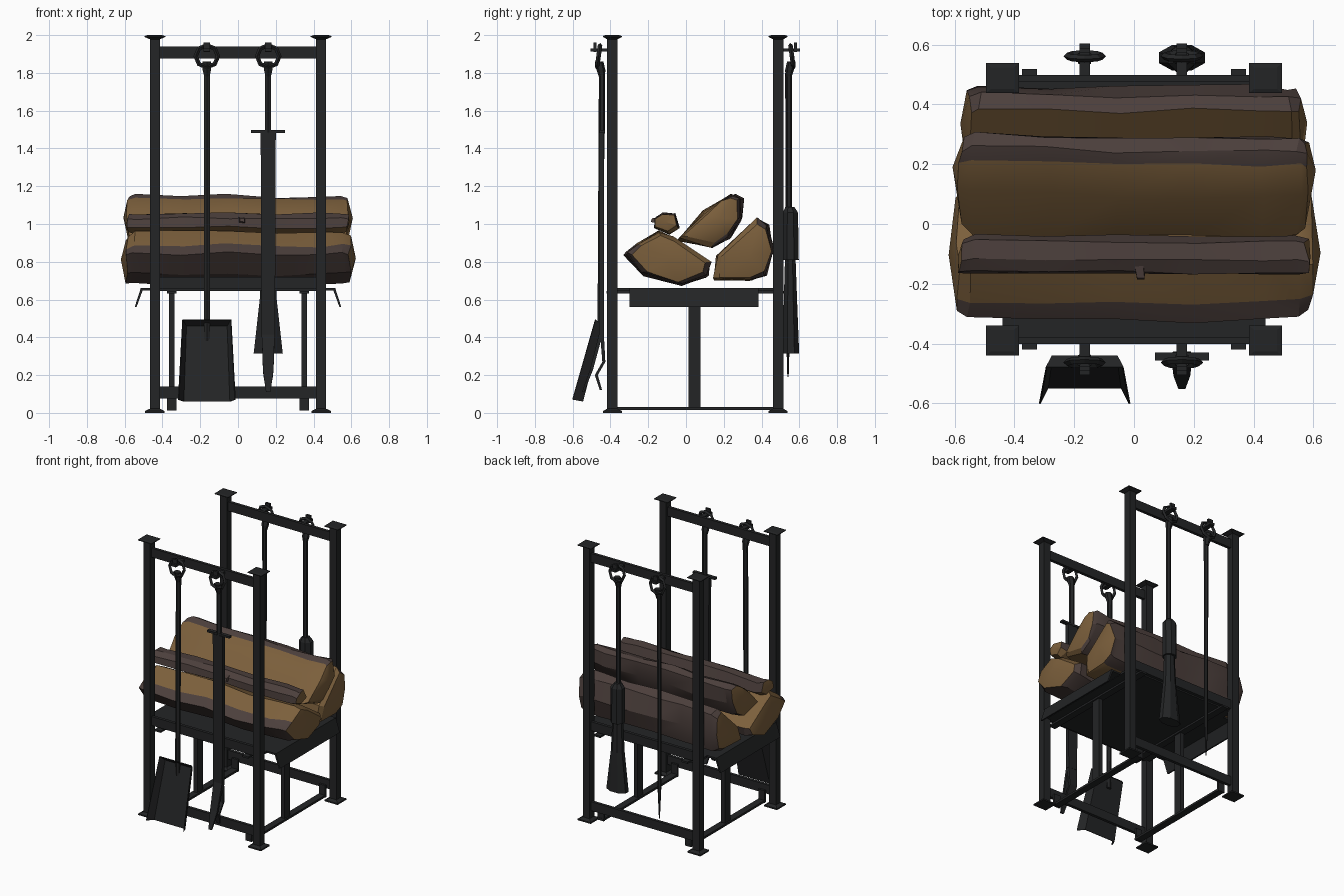
import bpy, bmesh, math, random
from mathutils import Vector

if "Cube" in bpy.data.objects:
    bpy.data.objects.remove(bpy.data.objects["Cube"])
random.seed(4)


def mat(name, c):
    m = bpy.data.materials.new(name)
    m.diffuse_color = (*c, 1)
    m.use_nodes = True
    m.node_tree.nodes["Principled BSDF"].inputs["Base Color"].default_value = m.diffuse_color
    return m


METAL = mat("black iron", (0.017, 0.018, 0.019))
WOOD = mat("split wood", (0.2, 0.115, 0.045))
BARK = mat("bark", (0.072, 0.05, 0.045))


def finish(name, bm, mats=(METAL,), smooth=None):
    bmesh.ops.recalc_face_normals(bm, faces=bm.faces)
    me = bpy.data.meshes.new(name)
    bm.to_mesh(me)
    bm.free()
    ob = bpy.data.objects.new(name, me)
    bpy.context.collection.objects.link(ob)
    for m in mats:
        me.materials.append(m)
    if smooth:
        bpy.ops.object.select_all(action='DESELECT')
        ob.select_set(True)
        bpy.context.view_layer.objects.active = ob
        bpy.ops.object.shade_smooth_by_angle(angle=math.radians(smooth))
    return ob


def loft(name, rings, mats=(METAL,), bark=0, bulge=0, smooth=None):
    """Skin closed rings; the first `bark` sides take material 1."""
    bm = bmesh.new()
    vs = [[bm.verts.new(p) for p in r] for r in rings]
    n = len(rings[0])
    for a, b in zip(vs, vs[1:]):
        for i in range(n):
            j = (i + 1) % n
            f = bm.faces.new((a[i], a[j], b[j], b[i]))
            f.material_index = 1 if i < bark else 0
    for r, s in ((vs[0], -1), (vs[-1], 1)):
        if bulge:
            c = sum((v.co for v in r), Vector()) / n
            p = bm.verts.new(c + Vector((s * bulge, 0, 0)))
            for i in range(n):
                bm.faces.new((r[i], r[(i + 1) % n], p))
        else:
            bm.faces.new(r)
    return finish(name, bm, mats, smooth)


def box(name, x0, x1, y0, y1, z0, z1):
    return loft(name, [[(x0, y0, z), (x1, y0, z), (x1, y1, z), (x0, y1, z)] for z in (z0, z1)])


def spindle(name, x, sections, sides=8):
    """Vertical piece from (y, z, half width x, half depth y) sections."""
    k = 1 / math.cos(math.pi / sides)
    return loft(name, [[(x + k * rx * math.cos((i + .5) * math.tau / sides),
                         y + k * ry * math.sin((i + .5) * math.tau / sides), z)
                        for i in range(sides)] for y, z, rx, ry in sections])


# End frames: posts, flared caps and feet, cross beams
FY, BY = -0.39, 0.488
for side, y in (("front", FY), ("back", BY)):
    for x in (-0.44, 0.44):
        spindle(side + "_post", x, [(y, 0, .052, .05), (y, .01, .052, .05), (y, .022, .027, .027),
                (y, 1.978, .027, .027), (y, 1.99, .055, .05), (y, 1.995, .055, .05),
                (y, 2.0, .038, .036)], 4)
    for label, z0, z1 in (("bottom", .075, .14), ("shelf", .655, .72), ("top", 1.875, 1.94)):
        box(f"{side}_{label}_beam", -.42, .42, y - .011, y + .011, z0, z1)

# Bottom side straps, their end tabs, and shelf supports
for x in (-0.35, 0.35):
    box("bottom_strap", x - .025, x + .025, FY + .01, BY - .01, .015, .03)
    box("shelf_strap", x - .025, x + .025, FY - .03, BY + .03, .632, .645)
    box("shelf_leg", x - .015, x + .015, .013, .077, .03, .64)
    for y, s in ((FY, 1), (BY, -1)):
        box("strap_tab", x - .025, x + .025, y + s * .011, y + s * .026, .012, .1)

# Log tray with sloping side flaps
box("tray", -.44, .44, FY + .011, BY - .011, .645, .66)
for s in (-1, 1):
    loft("tray_flap", [[(s * .42, y, .66), (s * .515, y, .66), (s * .547, y, .56), (s * .537, y, .56),
                        (s * .505, y, .648), (s * .42, y, .648)] for y in (-.3, .385)])


# Split logs: y/z profiles, bark edges listed first
def log(name, half, profile, bark, amp, bulge=.03):
    cy = sum(p[0] for p in profile) / len(profile)
    cz = sum(p[1] for p in profile) / len(profile)
    rings = []
    for t in (-1, -.93, -.5, -.1, .35, .75, .95, 1):
        s = .88 if abs(t) == 1 else 1
        dy, dz = random.uniform(-amp, amp) * .5, random.uniform(-amp, amp) * .4
        rings.append([(t * (half - bulge) + random.uniform(-.012, .012),
                       cy + (y - cy) * s + dy + random.uniform(-amp, amp) * .6,
                       cz + (z - cz) * s + dz + random.uniform(-amp, amp) * .6) for y, z in profile])
    return loft(name, rings, (WOOD, BARK), bark, bulge, 28)


log("front_log", .62, [(-.26, .885), (-.32, .84), (-.23, .735), (-.03, .68), (.11, .725),
                       (.13, .79), (-.06, .925), (-.15, .96)], 5, .014)
log("back_log", .58, [(.38, 1.025), (.43, .995), (.46, .86), (.42, .73), (.34, .7),
                      (.145, .705), (.17, .83)], 4, .013)
log("top_log", .61, [(.2, 1.135), (.25, 1.15), (.295, 1.13), (.29, 1.03), (.23, .93), (.14, .88),
                     (-.04, .92), (.1, 1.06)], 5, .016)
log("small_log", .59, [(-.165, .98), (-.165, 1.03), (-.12, 1.058), (-.06, 1.05), (-.04, .98),
                       (-.09, .95)], 4, .01, .01)
loft("log_knot", [[(.0, -.13, 1.0), (.04, -.13, 1.0), (.03, -.13, 1.04), (.0, -.13, 1.04)],
                  [(.01, -.185, 1.015), (.035, -.185, 1.01), (.035, -.18, 1.03), (.01, -.18, 1.03)]], (BARK,))

# Hooks, hanging rings and tool sockets
for y, s in ((FY, -1), (BY, 1)):
    for x in (-.165, .16):
        ys = sorted((y, y + s * .115))
        box("hook", x - .018, x + .018, *ys, 1.912, 1.93)
        ys = sorted((y + s * .085, y + s * .1))
        box("hook_tip", x - .018, x + .018, *ys, 1.91, 1.96)
        bpy.ops.mesh.primitive_torus_add(location=(x, y + s * .073, 1.888), rotation=(math.radians(90 + s * 8), 0, 0),
                                         major_radius=.059, minor_radius=.012, major_segments=8, minor_segments=4)
        ring = bpy.context.object
        ring.name = "tool_ring"
        ring.data.materials.append(METAL)
        spindle("tool_socket", x, [(y + s * .055, 1.78, .014, .014), (y + s * .06, 1.815, .022, .02),
                                   (y + s * .07, 1.86, .022, .02)], 6)

# Shovel
spindle("shovel_rod", -.165, [(-.455, .38, .016, .012), (-.445, 1.8, .016, .014)], 6)
bm = bmesh.new()
v = [bm.verts.new(p) for p in (
    (-.275, -.44, .46), (-.055, -.44, .46), (-.04, -.545, .06), (-.29, -.545, .06),
    (-.295, -.478, .495), (-.035, -.478, .495), (-.012, -.6, .07), (-.318, -.6, .07))]
for f in ((0, 1, 2, 3), (0, 4, 5, 1), (1, 5, 6, 2), (0, 3, 7, 4)):
    bm.faces.new([v[i] for i in f])
pan = finish("shovel_pan", bm)
pan.modifiers.new("thickness", 'SOLIDIFY').thickness = .006

# Tongs with crossbar and kinked jaws
spindle("tongs_rod", .16, [(-.445, 1.48, .016, .014), (-.445, 1.8, .016, .014)], 6)
box("tongs_crossbar", .07, .25, -.457, -.43, 1.483, 1.497)
spindle("tongs_arms", .16, [(-.447, .4, .036, .014), (-.447, 1.485, .04, .014)], 4)
spindle("tongs_rear_jaw", .16, [(-.45, .12, .012, .006), (-.475, .2, .026, .008),
                                (-.435, .27, .03, .008), (-.445, .42, .034, .01)], 4)
spindle("tongs_front_jaw", .16, [(-.545, .11, .012, .006), (-.5, .23, .028, .008),
                                 (-.45, .42, .034, .01)], 4)

# Poker
spindle("poker", -.165, [(.54, .19, .003, .003), (.54, .42, .012, .009), (.54, 1.8, .014, .013)], 6)

# Brush
spindle("brush_rod", .16, [(.545, 1.05, .015, .013), (.545, 1.8, .015, .013)], 6)
spindle("brush_head", .16, [(.553, .81, .046, .044), (.553, 1.06, .046, .04), (.55, 1.09, .024, .024)])
spindle("brush_bristles", .16, [(.556, .315, .077, .043), (.553, .6, .045, .035), (.552, .82, .036, .028)])
